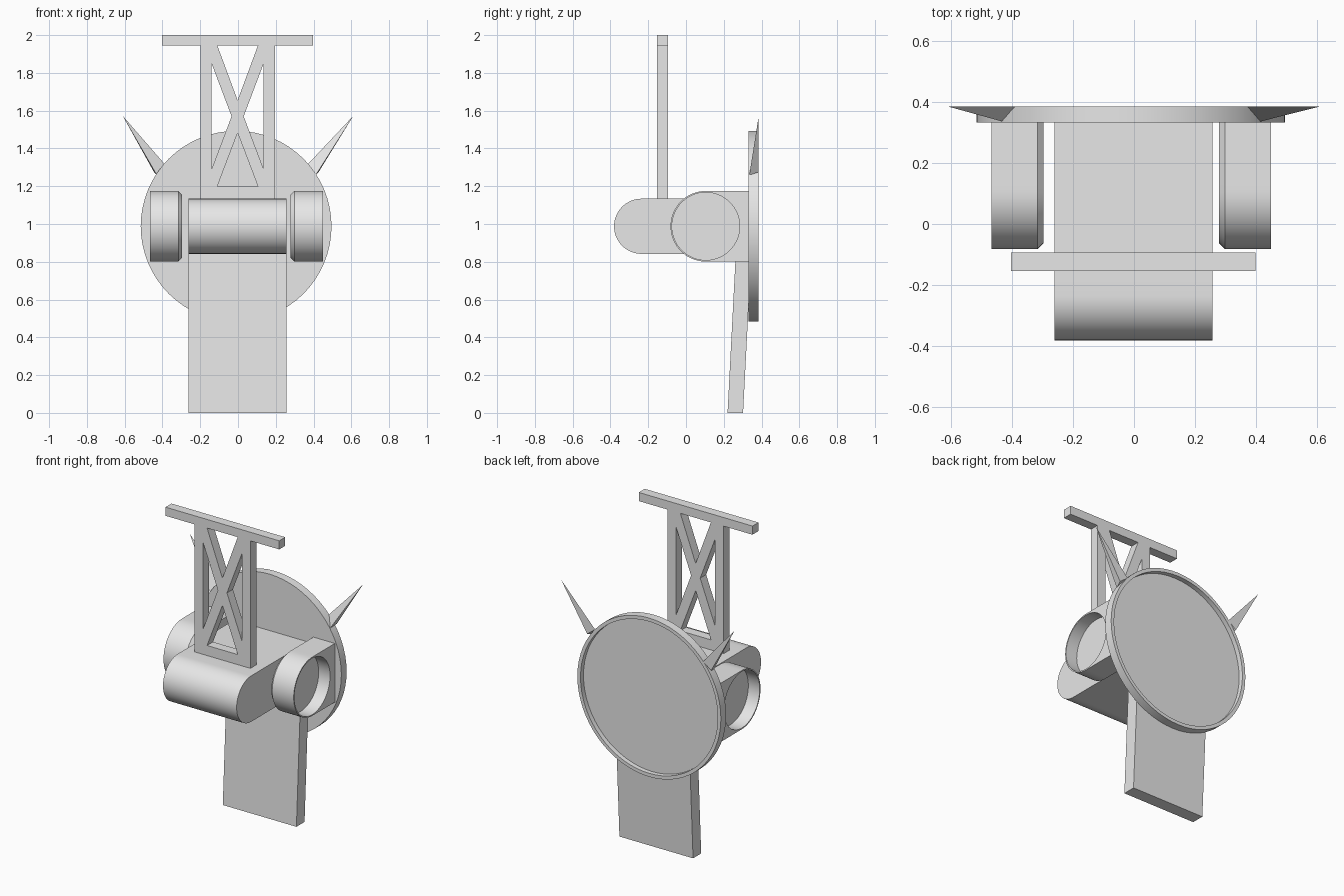
import bpy, bmesh
from math import cos, sin, pi, radians

cube = bpy.data.objects.get("Cube")
if cube:
    bpy.data.objects.remove(cube, do_unlink=True)

grey = bpy.data.materials.new("light_grey")
grey.use_nodes = True
grey.diffuse_color = (0.8, 0.8, 0.8, 1)
grey.node_tree.nodes["Principled BSDF"].inputs["Base Color"].default_value = (0.8, 0.8, 0.8, 1)

N = 64
PLATE_Y = 0.335   # front face of the back plate
MID_Z = 0.988


def finish(obj):
    """Give the part its material and crisp-edged smooth shading."""
    obj.data.materials.clear()
    obj.data.materials.append(grey)
    bpy.ops.object.select_all(action="DESELECT")
    obj.select_set(True)
    bpy.context.view_layer.objects.active = obj
    bpy.ops.object.shade_smooth_by_angle(angle=radians(30))


def loft(name, loops):
    """Bridge equal-length closed loops and cap both ends."""
    bm = bmesh.new()
    rings = [[bm.verts.new(p) for p in loop] for loop in loops]
    for a, b in zip(rings, rings[1:]):
        for i in range(len(a)):
            j = (i + 1) % len(a)
            bm.faces.new((a[i], a[j], b[j], b[i]))
    bm.faces.new(rings[0])
    bm.faces.new(rings[-1])
    bmesh.ops.recalc_face_normals(bm, faces=bm.faces)
    mesh = bpy.data.meshes.new(name)
    bm.to_mesh(mesh)
    bm.free()
    obj = bpy.data.objects.new(name, mesh)
    bpy.context.collection.objects.link(obj)
    finish(obj)


def box(name, x0, x1, y0, y1, z0, z1, lean=0.0):
    """Box whose top may be shifted in y."""
    def ring(z, dy):
        return [(x0, y0 + dy, z), (x1, y0 + dy, z), (x1, y1 + dy, z), (x0, y1 + dy, z)]
    loft(name, [ring(z0, 0), ring(z1, lean)])


def circle_x(x, yc, r):
    return [(x, yc + r * cos(2 * pi * i / N), MID_Z + r * sin(2 * pi * i / N)) for i in range(N)]


def circle_y(y, r):
    return [(-0.01 + r * cos(2 * pi * i / N), y, MID_Z + r * sin(2 * pi * i / N)) for i in range(N)]


def round_front(x, yc, r):
    """Section with a half-round front and a square back meeting the plate."""
    points = []
    for i in range(N):
        c, s = cos(2 * pi * i / N), sin(2 * pi * i / N)
        if c > 1e-6:
            k = max(abs(c), abs(s))
            points.append((x, yc + c / k * (PLATE_Y - yc), MID_Z + s / k * r))
        else:
            points.append((x, yc + c * r, MID_Z + s * r))
    return points


# Round back plate with a shallow rimmed recess behind
loft("back_plate", [circle_y(PLATE_Y - 0.003, 0.505), circle_y(0.385, 0.505),
                    circle_y(0.385, 0.483), circle_y(0.355, 0.483)])

# Central body and leaning lower panel
loft("body", [round_front(x, -0.235, 0.146) for x in (-0.261, 0.257)])
box("lower_panel", -0.261, 0.257, 0.22, 0.302, 0, 0.87, lean=0.045)

# Side pods, chamfered inside and hollowed outside, with a spike on each side
for side, s in (("right", -1), ("left", 1)):
    def px(d):
        return -0.009 + s * d
    loft(side + "_pod", [round_front(px(0.287), 0.105, 0.167),
                         round_front(px(0.307), 0.105, 0.187),
                         round_front(px(0.458), 0.105, 0.187),
                         circle_x(px(0.458), 0.105, 0.179),
                         circle_x(px(0.378), 0.105, 0.179)])
    tip = (s * 0.61, 0.385, 1.572)
    base = [(px(0.436), 0.384, 1.275), (px(0.42), PLATE_Y, 1.258), (px(0.38), 0.384, 1.318)]
    bm = bmesh.new()
    for p in base + [tip]:
        bm.verts.new(p)
    bmesh.ops.convex_hull(bm, input=bm.verts)
    mesh = bpy.data.meshes.new(side + "_spike")
    bm.to_mesh(mesh)
    bm.free()
    spike = bpy.data.objects.new(side + "_spike", mesh)
    bpy.context.collection.objects.link(spike)
    finish(spike)

# Cross-braced tower: outline with four triangular openings
outlines = [
    [(-0.199, 1.12), (0.195, 1.12), (0.195, 1.97), (-0.199, 1.97)],
    [(-0.14, 1.85), (-0.14, 1.29), (-0.034, 1.57)],
    [(0.136, 1.85), (0.136, 1.29), (0.03, 1.57)],
    [(-0.11, 1.946), (0.106, 1.946), (-0.002, 1.655)],
    [(-0.11, 1.198), (0.106, 1.198), (-0.002, 1.482)],
]
curve = bpy.data.curves.new("tower", "CURVE")
curve.dimensions = "2D"
curve.fill_mode = "BOTH"
curve.extrude = 0.03
for outline in outlines:
    spline = curve.splines.new("POLY")
    spline.points.add(len(outline) - 1)
    for point, (x, z) in zip(spline.points, outline):
        point.co = (x, z, 0, 1)
    spline.use_cyclic_u = True
tower = bpy.data.objects.new("tower", curve)
bpy.context.collection.objects.link(tower)
tower.location.y = -0.124
tower.rotation_euler.x = pi / 2
bpy.ops.object.select_all(action="DESELECT")
tower.select_set(True)
bpy.context.view_layer.objects.active = tower
bpy.ops.object.convert(target="MESH")
finish(bpy.context.view_layer.objects.active)

# Crossbar on top of the tower
box("crossbar", -0.402, 0.398, -0.154, -0.094, 1.945, 2.0)
